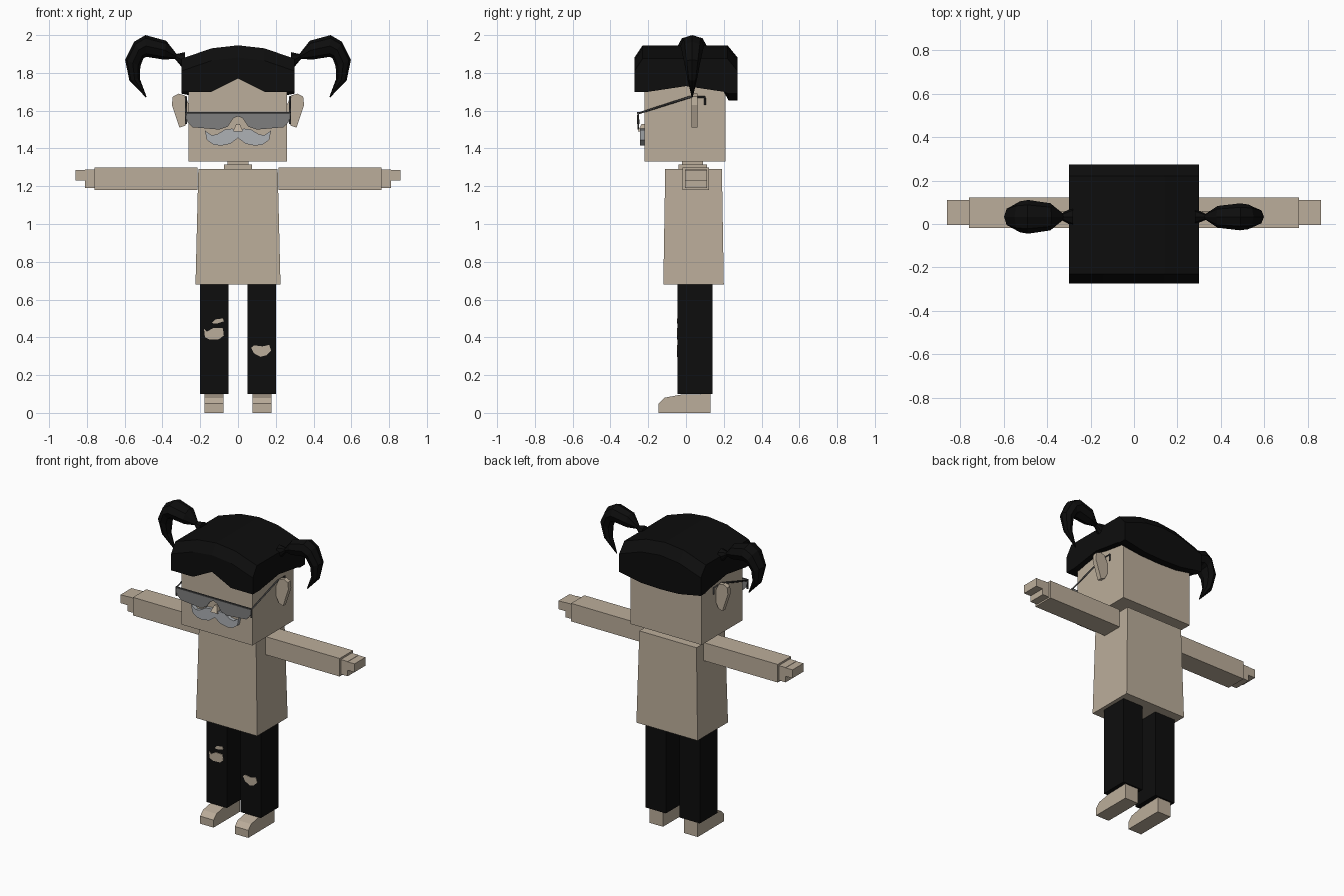
import bpy, bmesh, math
from mathutils import Vector

cube = bpy.data.objects.get("Cube")
if cube:
    bpy.data.objects.remove(cube, do_unlink=True)


def material(name, rgb):
    m = bpy.data.materials.new(name)
    m.use_nodes = True
    m.diffuse_color = (*rgb, 1)
    m.node_tree.nodes["Principled BSDF"].inputs["Base Color"].default_value = (*rgb, 1)
    return m


SKIN = material("skin", (0.5, 0.42, 0.325))
BLACK = material("black", (0.004, 0.004, 0.004))
LENS = material("lens_grey", (0.21, 0.21, 0.21))
FRAME = material("frame_grey", (0.06, 0.06, 0.06))
SILVER = material("silver", (0.42, 0.44, 0.46))


def loft(name, rings, mat):
    """Skin a row of rings that have equal point counts and cap both ends."""
    bm = bmesh.new()
    loops = [[bm.verts.new(p) for p in ring] for ring in rings]
    n = len(loops[0])
    for a, b in zip(loops, loops[1:]):
        for i in range(n):
            j = (i + 1) % n
            bm.faces.new((a[i], a[j], b[j], b[i]))
    bm.faces.new(loops[0])
    bm.faces.new(loops[-1])
    bmesh.ops.recalc_face_normals(bm, faces=bm.faces)
    me = bpy.data.meshes.new(name)
    bm.to_mesh(me)
    bm.free()
    me.materials.append(mat)
    ob = bpy.data.objects.new(name, me)
    bpy.context.collection.objects.link(ob)
    return ob


def box(name, x, y, z, mat, top=None):
    """Box from ranges; top gives other x and y ranges for the upper end."""
    tx, ty = top or (x, y)
    def ring(x, y, z):
        return [(x[0], y[0], z), (x[1], y[0], z), (x[1], y[1], z), (x[0], y[1], z)]
    return loft(name, [ring(x, y, z[0]), ring(tx, ty, z[1])], mat)


def plate(name, outline, y0, y1, mat):
    return loft(name, [[(x, y, z) for x, z in outline] for y in (y0, y1)], mat)


def flip(outline, s):
    return [(s * x, z) for x, z in outline]


# Body
box("torso", (-.225, .225), (-.12, .2), (.68, 1.29), SKIN, ((-.21, .21), (-.11, .19)))
box("neck_base", (-.075, .075), (-.04, .11), (1.28, 1.315), SKIN)
box("neck", (-.055, .055), (-.02, .09), (1.31, 1.34), SKIN)
box("head", (-.262, .26), (-.22, .21), (1.33, 1.83), SKIN)
box("nose", (-.025, .025), (-.255, -.21), (1.49, 1.53), SKIN, ((-.01, .01), (-.235, -.21)))

# Shared outlines, drawn for the left half
foot = [(-.145, 0), (-.145, .05), (-.115, .08), (-.03, .096), (.13, .1), (.13, 0)]
ear = [(.255, 1.62), (.28, 1.68), (.315, 1.69), (.345, 1.675), (.35, 1.63),
       (.33, 1.57), (.31, 1.51), (.28, 1.52), (.255, 1.57)]
lens = [(0, 1.588), (.28, 1.588), (.268, 1.54), (.24, 1.512), (.1, 1.5),
        (.055, 1.515), (.025, 1.56), (0, 1.57)]
whisker = [(0, 1.49), (.03, 1.505), (.07, 1.5), (.11, 1.475), (.14, 1.47), (.175, 1.495),
           (.165, 1.445), (.13, 1.42), (.09, 1.415), (.04, 1.425), (0, 1.455)]
# Pigtail stations: outer x z, inner x z, half depth
tail = [(.28, 1.91, .28, 1.81, .035), (.325, 1.9, .335, 1.875, .014),
        (.38, 1.97, .39, 1.87, .05), (.49, 2.0, .485, 1.885, .062),
        (.55, 1.965, .5, 1.878, .057), (.598, 1.87, .517, 1.835, .042),
        (.575, 1.76, .52, 1.77, .025), (.488, 1.67, .484, 1.674, .003)]

for side, s in (("left", 1), ("right", -1)):
    def span(a, b):
        return tuple(sorted((s * a, s * b)))

    # Arms and hands
    box(side + "_arm", span(.215, .76), (-.018, .122), (1.18, 1.3), SKIN)
    box(side + "_palm", span(.75, .81), (-.005, .11), (1.19, 1.288), SKIN)
    box(side + "_fingers", span(.8, .86), (-.005, .11), (1.23, 1.286), SKIN)

    # Legs and feet
    box(side + "_trouser_leg", span(.05, .2), (-.045, .14), (.1, .69), BLACK)
    loft(side + "_foot", [[(x, y, z) for y, z in foot] for x in span(.078, .177)], SKIN)

    # Face
    plate(side + "_ear", flip(ear, s), .03, .06, SKIN)
    plate(side + "_lens", flip(lens, s), -.257, -.249, LENS)
    plate(side + "_moustache", flip(whisker, s), -.243, -.215, SILVER)

    # Thin bent temple arm of the glasses
    cu = bpy.data.curves.new(side + "_temple", "CURVE")
    cu.dimensions = "3D"
    cu.bevel_depth = .006
    cu.bevel_resolution = 0
    cu.use_fill_caps = True
    sp = cu.splines.new("POLY")
    path = [(-.253, 1.53), (-.253, 1.585), (.02, 1.672), (.1, 1.672), (.1, 1.63)]
    sp.points.add(len(path) - 1)
    for p, (y, z) in zip(sp.points, path):
        p.co = (s * .275, y, z, 1)
    cu.materials.append(FRAME)
    ob = bpy.data.objects.new(side + "_temple", cu)
    bpy.context.collection.objects.link(ob)

    # Curved pigtail with an eight-sided section
    wide = 1.0 if s > 0 else 1.25
    rings = []
    for ox, oz, ix, iz, d in tail:
        mid = Vector((ox + ix, 0, oz + iz)) / 2
        half = Vector((ox - ix, 0, oz - iz)) / 2
        ring = []
        for k in range(8):
            a = k * math.tau / 8
            p = mid + half * math.cos(a)
            ring.append((s * p.x, .033 + d * wide * math.sin(a), p.z))
        rings.append(ring)
    loft(side + "_pigtail", rings, BLACK)

box("glasses_bar", (-.278, .278), (-.26, -.25), (1.583, 1.592), FRAME)

# Hair cap: cross sections from side to side
rings = []
for x, top, front, mid, back in [(-.3, 1.875, 1.7, 1.73, 1.69), (-.14, 1.93, 1.7, 1.75, 1.66),
                                 (0, 1.946, 1.77, 1.77, 1.655), (.14, 1.93, 1.7, 1.75, 1.66),
                                 (.3, 1.875, 1.7, 1.73, 1.69)]:
    edge = top - .065
    section = [(-.273, front), (-.273, edge), (-.23, top), (.22, top), (.273, edge),
               (.273, back), (.225, back), (.2, 1.7), (0, mid), (-.2, front)]
    rings.append([(x, y, z) for y, z in section])
loft("hair", rings, BLACK)

# Torn patches on the trouser fronts
rips = {
    "right_knee_rip": [(-.18, .445), (-.165, .43), (-.13, .45), (-.08, .448), (-.075, .41),
                       (-.1, .39), (-.15, .388), (-.175, .4)],
    "right_upper_rip": [(-.14, .475), (-.12, .495), (-.08, .5), (-.075, .485), (-.11, .473)],
    "left_knee_rip": [(.07, .345), (.085, .358), (.13, .352), (.165, .36), (.175, .33),
                      (.15, .305), (.12, .297), (.085, .315)],
}
for name, outline in rips.items():
    plate(name, outline, -.048, -.042, SKIN)
